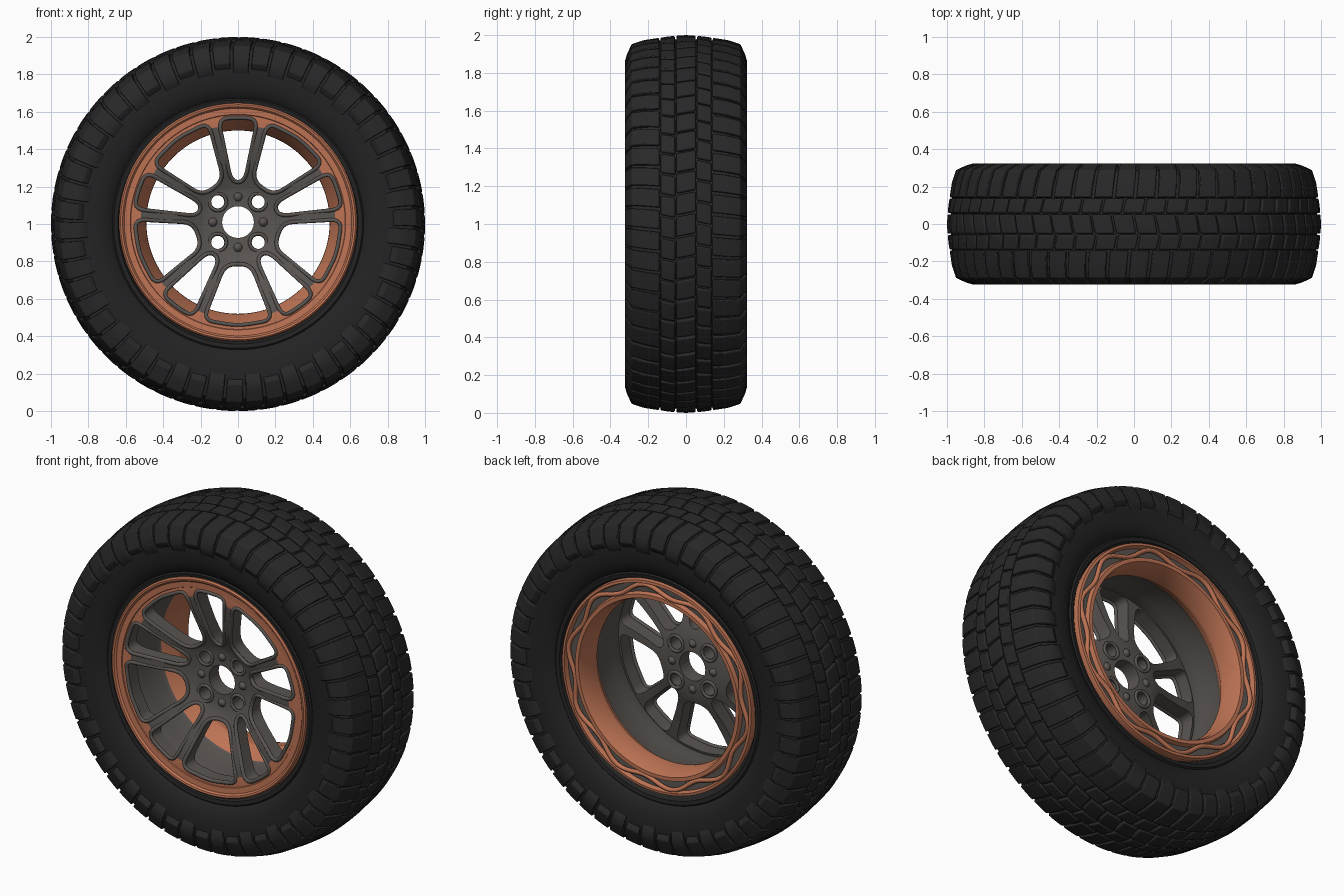
import bpy, bmesh
from math import sin, cos, pi, tau, radians, hypot
from mathutils import Vector

cube = bpy.data.objects.get("Cube")
if cube:
    bpy.data.objects.remove(cube, do_unlink=True)


def material(name, rgb):
    m = bpy.data.materials.new(name)
    m.use_nodes = True
    m.diffuse_color = (*rgb, 1)
    bsdf = m.node_tree.nodes["Principled BSDF"]
    bsdf.inputs["Base Color"].default_value = (*rgb, 1)
    bsdf.inputs["Roughness"].default_value = 0.7
    return m


tread_mat = material("tread rubber", (0.021, 0.021, 0.021))
side_mat = material("sidewall rubber", (0.017, 0.017, 0.017))
copper = material("copper", (0.52, 0.175, 0.09))
grey = material("warm grey metal", (0.102, 0.09, 0.082))


def polar(r, a, y):
    """Point at radius r and clock angle a around the axle."""
    return Vector((r * sin(a), y, 1 + r * cos(a)))


def sweep(bm, loop, a0=0, a1=tau, steps=120, skew=0):
    """Sweep a closed (y, r) loop around the axle; a full turn closes on itself."""
    full = abs(a1 - a0 - tau) < 1e-6
    rings = [[bm.verts.new(polar(r, a0 + (a1 - a0) * i / steps + skew * y, y)) for y, r in loop]
             for i in range(steps if full else steps + 1)]
    n = len(loop)
    for i in range(steps):
        p, q = rings[i], rings[(i + 1) % len(rings)]
        for k in range(n):
            bm.faces.new((p[k], p[(k + 1) % n], q[(k + 1) % n], q[k]))
    if not full:
        bm.faces.new(rings[0])
        bm.faces.new(rings[-1][::-1])


def finish(name, bm, mats, rule=None, angle=35):
    bmesh.ops.recalc_face_normals(bm, faces=bm.faces[:])
    me = bpy.data.meshes.new(name)
    bm.to_mesh(me)
    bm.free()
    ob = bpy.data.objects.new(name, me)
    bpy.context.collection.objects.link(ob)
    for m in mats:
        me.materials.append(m)
    paint(ob, rule)
    smooth(ob, angle)
    return ob


def paint(ob, rule):
    """rule(y, radius, y normal, outward normal) gives the material index."""
    if rule:
        for f in ob.data.polygons:
            c, nrm = f.center, f.normal
            r = hypot(c.x, c.z - 1)
            out = (nrm.x * c.x + nrm.z * (c.z - 1)) / max(r, 1e-4)
            f.material_index = rule(c.y, r, nrm.y, out)


def smooth(ob, angle):
    bpy.ops.object.select_all(action="DESELECT")
    ob.select_set(True)
    bpy.context.view_layer.objects.active = ob
    bpy.ops.object.shade_smooth_by_angle(angle=radians(angle))


def tube(name, points, radius, mat):
    """Closed round tube through the points."""
    curve = bpy.data.curves.new(name, "CURVE")
    curve.dimensions = "3D"
    curve.bevel_depth, curve.bevel_resolution = radius, 2
    spline = curve.splines.new("POLY")
    spline.points.add(len(points) - 1)
    for p, co in zip(spline.points, points):
        p.co = (*co, 1)
    spline.use_cyclic_u = True
    curve.materials.append(mat)
    ob = bpy.data.objects.new(name, curve)
    bpy.context.collection.objects.link(ob)
    return ob


# Tyre carcass
half = [(0.2, 0.6), (0.24, 0.63), (0.268, 0.642), (0.272, 0.664), (0.264, 0.672), (0.282, 0.69),
        (0.3, 0.74), (0.307, 0.8), (0.307, 0.86), (0.286, 0.935), (0.2, 0.963), (0.1, 0.978)]
bm = bmesh.new()
sweep(bm, half + [(-y, r) for y, r in reversed(half)], steps=144)
finish("tyre_carcass", bm, [side_mat, tread_mat], lambda y, r, ny, out: int(r > 0.86))


# Tread blocks, in rows around the tyre
def tread_row(name, outer, count, fill, shift, skew, alternate=False):
    bm = bmesh.new()
    pitch = tau / count
    for i in range(count):
        pts = list(outer)
        if alternate and i % 2:
            pts[-1] = (pts[-1][0], pts[-1][1] + 0.025)
        inner = [(y * 0.88, r - 0.04) for y, r in reversed(pts)]
        start = (i + shift) * pitch
        sweep(bm, pts + inner, start, start + pitch * fill, 3, skew)
    ob = finish(name, bm, [tread_mat])
    bev = ob.modifiers.new("soft edges", "BEVEL")
    bev.width, bev.segments = 0.007, 2
    bev.limit_method, bev.angle_limit = "ANGLE", radians(40)


BLOCKS = 54
shoulder = [(0.145, 0.985), (0.22, 0.974), (0.288, 0.952), (0.312, 0.9), (0.324, 0.86), (0.311, 0.81)]
rib = [(0.06, 0.996), (0.1, 0.992), (0.138, 0.986)]
for where, s in (("back", 1), ("front", -1)):
    tread_row(where + "_shoulder_blocks", [(s * y, r) for y, r in shoulder], BLOCKS, 0.85, 0, 0.1, True)
    tread_row(where + "_rib_blocks", [(s * y, r) for y, r in rib], BLOCKS, 0.9, 0.4, 0.2)
tread_row("centre_blocks", [(-0.052, 0.997), (0, 1.0), (0.052, 0.997)], BLOCKS, 0.9, 0.1, -0.2)

# Rim barrel with front lip, stepped well and grooved back lip
rim = [(-0.25, 0.566), (-0.268, 0.576), (-0.27, 0.608), (-0.28, 0.617), (-0.282, 0.628),
       (-0.274, 0.636), (-0.24, 0.638), (-0.2, 0.61), (0.2, 0.61), (0.25, 0.625), (0.275, 0.62),
       (0.277, 0.605), (0.25, 0.597), (0.248, 0.545), (0.272, 0.537), (0.272, 0.515), (0.24, 0.503),
       (0.15, 0.49), (0.13, 0.492), (0.06, 0.546), (0.04, 0.553), (-0.1, 0.56)]
bm = bmesh.new()
sweep(bm, rim, steps=128)


def rim_rule(y, r, ny, out):
    inside_front = -0.24 < y < 0.055 and r < 0.57 and out < -0.5
    groove_floor = ny > 0.9 and 0.24 < y < 0.255
    return int(inside_front or groove_floor)


wheel_parts = [finish("rim_barrel", bm, [copper, grey], rim_rule)]

# Wavy bead lying in the groove of the back lip
wave = [polar(0.571 + 0.022 * sin(tau * i / 12), tau * i / 120, 0.26) for i in range(120)]
wheel_parts.append(tube("back_lip_bead", wave, 0.013, copper))

# Dished wheel face, before its windows are cut
front = [(-0.25, 0.59), (-0.263, 0.575), (-0.264, 0.52), (-0.25, 0.45), (-0.225, 0.35),
         (-0.185, 0.25), (-0.16, 0.2), (-0.15, 0.16), (-0.15, 0.05)]
back = [(-0.06, 0.05), (-0.06, 0.17), (-0.085, 0.24), (-0.125, 0.35), (-0.15, 0.45),
        (-0.165, 0.54), (-0.18, 0.59)]
bm = bmesh.new()
sweep(bm, front + back, steps=100)
face = finish("spoked_face", bm, [grey, copper])
wheel_parts.append(face)


def front_depth(r):
    """Depth of the front of the dish at radius r."""
    for (y0, r0), (y1, r1) in zip(front, front[1:]):
        if r1 <= r <= r0:
            return y0 + (y1 - y0) * (r0 - r) / (r0 - r1)
    return front[-1][0]


# Cutters: paired-spoke windows, wide windows, lug holes and centre bore
def rounded(points, radius):
    out = []
    for i, p in enumerate(points):
        before, after = points[i - 1], points[(i + 1) % len(points)]
        a = p + (before - p).normalized() * min(radius, (before - p).length * 0.48)
        b = p + (after - p).normalized() * min(radius, (after - p).length * 0.48)
        for k in range(6):
            t = k / 5
            out.append(a * (1 - t) ** 2 + p * 2 * t * (1 - t) + b * t * t)
    return out


def turned(p, angle, y):
    return Vector((p.x * cos(angle) + p.y * sin(angle), y, 1 + p.y * cos(angle) - p.x * sin(angle)))


def prism(bm, outline, angle):
    """Extrude an (across, outward) outline through the wheel, turned by angle."""
    f, b = [[bm.verts.new(turned(p, angle, y)) for p in outline] for y in (-0.5, 0.2)]
    n = len(outline)
    for k in range(n):
        bm.faces.new((f[k], f[(k + 1) % n], b[(k + 1) % n], b[k]))
    bm.faces.new(f)
    bm.faces.new(b[::-1])


def circle(cx, cy, r):
    return [Vector((cx + r * cos(tau * k / 24), cy + r * sin(tau * k / 24))) for k in range(24)]


def window(inner, wide_in, outer, wide_out, bulge):
    pts = [(-wide_in, inner), (-wide_out, outer), (0, outer + bulge), (wide_out, outer), (wide_in, inner)]
    return rounded([Vector(p) for p in pts], 0.06)


narrow = window(0.215, 0.036, 0.552, 0.105, 0.008)
wide = window(0.225, 0.07, 0.524, 0.186, 0.03)
bm = bmesh.new()
for i in range(10):
    outline, angle = (wide if i % 2 else narrow), tau * i / 10
    prism(bm, outline, angle)
    # Raised grey lip around the window
    lip = [turned(p, angle, front_depth(p.length) + 0.002) for p in outline]
    wheel_parts.append(tube(f"window_lip_{i + 1}", lip, 0.011, grey))
for i in range(4):
    prism(bm, circle(0, 0.153, 0.035), pi / 4 + i * pi / 2)
prism(bm, circle(0, 0, 0.085), 0)
cutter = finish("window_cutter", bm, [grey])
cutter.hide_render = True

cut = face.modifiers.new("windows", "BOOLEAN")
cut.operation, cut.solver, cut.object = "DIFFERENCE", "EXACT", cutter
bpy.ops.object.select_all(action="DESELECT")
bpy.context.view_layer.objects.active = face
face.select_set(True)
bpy.ops.object.modifier_apply(modifier="windows")
bpy.data.objects.remove(cutter, do_unlink=True)
# Copper outer band on the front of the dish
paint(face, lambda y, r, ny, out: int(r > 0.515 and ny < -0.8))
smooth(face, 40)

# Raised collars around the lug holes, front and back, and lumps between them
for i in range(4):
    for side, y in (("front", -0.15), ("back", -0.06)):
        bpy.ops.mesh.primitive_torus_add(location=polar(0.153, pi / 4 + i * pi / 2, y),
                                         rotation=(pi / 2, 0, 0), major_radius=0.046, minor_radius=0.009,
                                         major_segments=24, minor_segments=8)
        bpy.context.object.name = f"{side}_lug_collar_{i + 1}"
        wheel_parts.append(bpy.context.object)
    bpy.ops.mesh.primitive_uv_sphere_add(segments=16, ring_count=10, radius=0.036,
                                         location=polar(0.135, i * pi / 2, -0.105))
    bpy.context.object.name = f"hub_lump_{i + 1}"
    bpy.context.object.scale.y = 1.7
    wheel_parts.append(bpy.context.object)
for part in wheel_parts[-12:]:
    part.data.materials.append(grey)
    smooth(part, 60)

# The wheel sits slightly high in the tyre
for part in wheel_parts:
    part.location.z += 0.01
